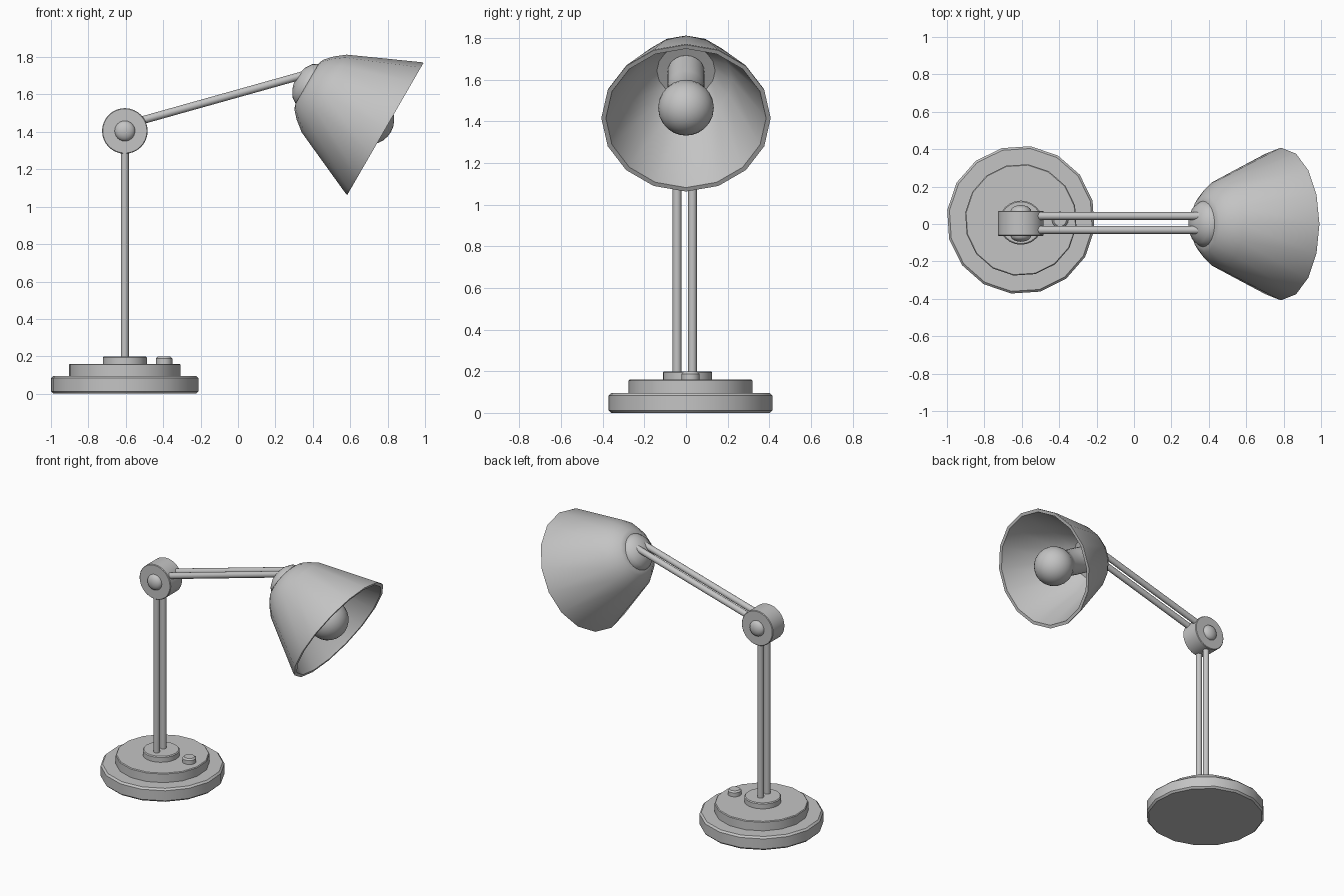
import bpy, bmesh, math
from mathutils import Vector

cube = bpy.data.objects.get("Cube")
if cube:
    bpy.data.objects.remove(cube)

# Single grey finish
grey = bpy.data.materials.new("lamp grey")
grey.use_nodes = True
colour = (0.55, 0.55, 0.55, 1)
grey.diffuse_color = colour
grey.node_tree.nodes["Principled BSDF"].inputs["Base Color"].default_value = colour


def lathe(name, profile, sides, origin, axis=(0, 0, 1), phase=0):
    """Turn a (radius, height) profile about an axis; radius 0 closes to a point."""
    bm = bmesh.new()
    rings = []
    for r, h in profile:
        if r == 0:
            rings.append([bm.verts.new((0, 0, h))] * sides)
            continue
        angles = [phase + math.tau * i / sides for i in range(sides)]
        rings.append([bm.verts.new((r * math.cos(a), r * math.sin(a), h)) for a in angles])
    for low, high in zip(rings, rings[1:]):
        for i in range(sides):
            j = (i + 1) % sides
            corners = dict.fromkeys((low[i], low[j], high[j], high[i]))
            bm.faces.new(list(corners))
    bmesh.ops.recalc_face_normals(bm, faces=bm.faces)
    mesh = bpy.data.meshes.new(name)
    bm.to_mesh(mesh)
    bm.free()
    mesh.materials.append(grey)
    obj = bpy.data.objects.new(name, mesh)
    bpy.context.collection.objects.link(obj)
    obj.location = origin
    obj.rotation_euler = Vector(axis).to_track_quat("Z", "Y").to_euler()
    bpy.ops.object.select_all(action="DESELECT")
    obj.select_set(True)
    bpy.context.view_layer.objects.active = obj
    bpy.ops.object.shade_smooth_by_angle(angle=math.radians(40))
    return obj


def disc(name, radius, bottom, top, bevel, sides, origin, axis=(0, 0, 1), phase=0):
    """Solid disc with chamfered rims."""
    profile = [(0, bottom), (radius - bevel, bottom), (radius, bottom + bevel),
               (radius, top - bevel), (radius - bevel, top), (0, top)]
    return lathe(name, profile, sides, origin, axis, phase)


def rod(name, start, end, radius=0.021):
    start, end = Vector(start), Vector(end)
    length = (end - start).length
    profile = [(0, 0), (radius, 0), (radius, length), (0, length)]
    return lathe(name, profile, 16, start, end - start)


# Stepped base and switch
post_x, base_y = -0.605, 0.022
turn = math.radians(15)
foot = (post_x, base_y, 0)
disc("base_plate", 0.397, 0, 0.095, 0.012, 16, foot, phase=turn)
disc("base_step", 0.30, 0.09, 0.16, 0.005, 16, foot, phase=turn)
disc("post_collar", 0.118, 0.15, 0.2, 0.006, 24, (post_x, 0.007, 0))
disc("switch_button", 0.044, 0.15, 0.198, 0.01, 16, (-0.395, base_y, 0))

# Twin posts and twin arms
for side, post_y, arm_y in (("left", 0.031, 0.043), ("right", -0.043, -0.032)):
    rod(side + "_post", (post_x, post_y, 0.18), (post_x, post_y, 1.36))
    rod(side + "_arm", (-0.57, arm_y, 1.446), (0.39, arm_y, 1.715))

# Elbow joint with a domed cap on each face
elbow = Vector((post_x, 0.003, 1.405))
disc("elbow_joint", 0.122, -0.067, 0.067, 0.004, 32, elbow, (0, 1, 0))
for name, direction in (("back_elbow_cap", 1), ("front_elbow_cap", -1)):
    steps = [math.pi / 2 * i / 6 for i in range(7)]
    dome = [(0.055 * math.cos(t), 0.065 + 0.033 * math.sin(t)) for t in steps[:-1]]
    lathe(name, dome + [(0, 0.098)], 24, elbow, (0, direction, 0))

# Lamp head, turned about an axis tilted below the horizontal
head = Vector((0.788, 0, 1.416))
tilt = math.radians(30)
aim = (math.cos(tilt), 0, -math.sin(tilt))
lathe("shade", [(0, -0.485), (0.13, -0.483), (0.155, -0.472), (0.195, -0.435),
                (0.24, -0.378), (0.405, -0.012), (0.407, 0), (0.385, 0),
                (0.378, -0.02), (0.22, -0.37), (0.14, -0.455), (0, -0.46)],
      16, head, aim)
lathe("shade_neck", [(0, -0.46), (0.125, -0.46), (0.122, -0.485), (0.105, -0.512),
                     (0.067, -0.536), (0.03, -0.547), (0, -0.55)], 24, head, aim)

# Bulb with its stem
ball, centre = 0.134, -0.10
bulb = [(0, -0.46), (0.088, -0.45), (0.09, -0.3), (0.088, -0.22)]
for i in range(4, 14):
    t = math.pi * i / 14
    bulb.append((ball * math.sin(t), centre - ball * math.cos(t)))
lathe("bulb", bulb + [(0, centre + ball)], 24, head, aim)
